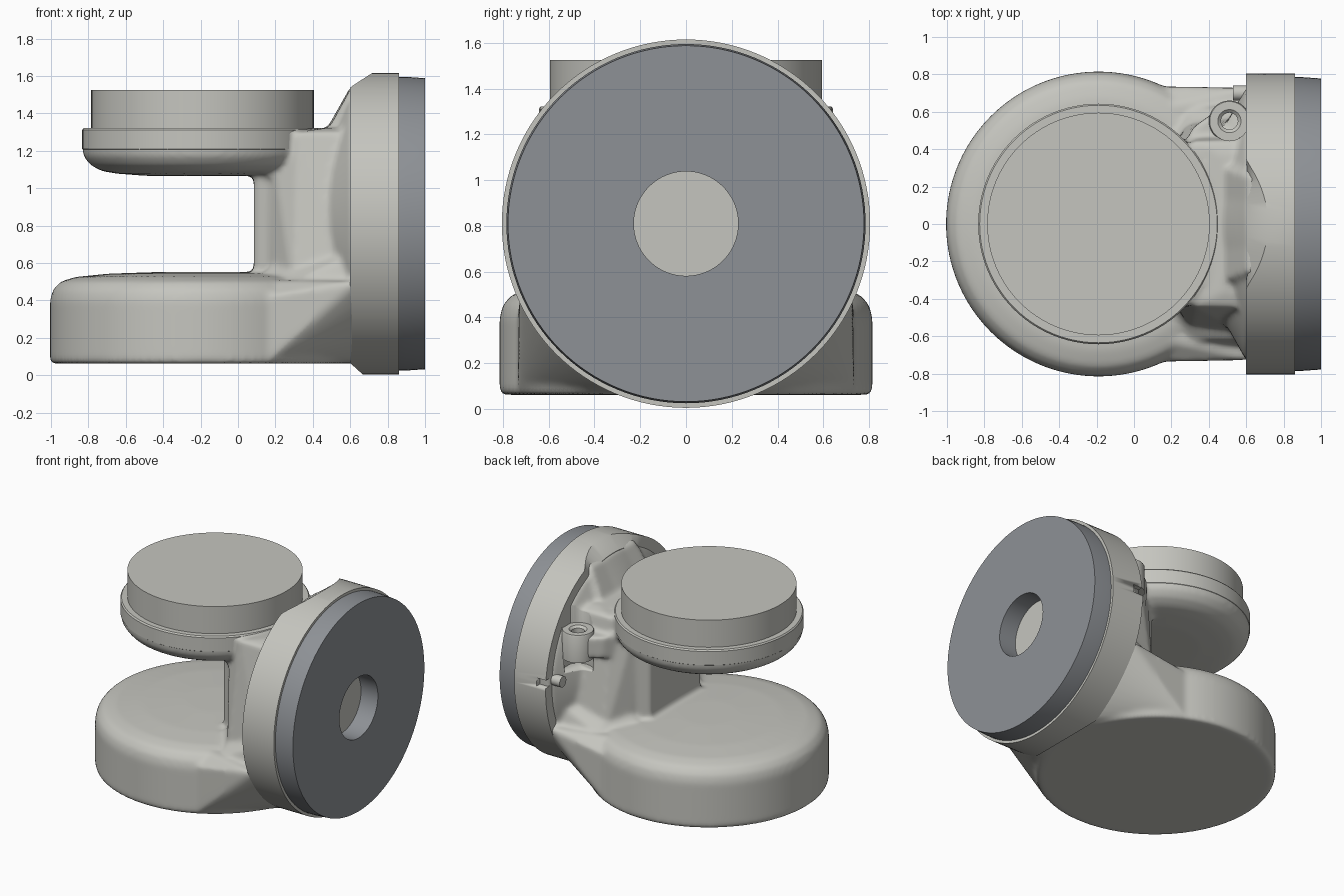
import bpy, bmesh, math
from mathutils import Vector, Matrix

if "Cube" in bpy.data.objects:
    bpy.data.objects.remove(bpy.data.objects["Cube"])


def material(name, rgb):
    m = bpy.data.materials.new(name)
    m.diffuse_color = (*rgb, 1)
    m.use_nodes = True
    m.node_tree.nodes["Principled BSDF"].inputs["Base Color"].default_value = m.diffuse_color
    return m


LIGHT = material("light grey", (0.56, 0.56, 0.52))
DARK = material("slate grey", (0.27, 0.285, 0.305))


def finish(name, bm, mat, angle=35):
    bmesh.ops.recalc_face_normals(bm, faces=bm.faces)
    me = bpy.data.meshes.new(name)
    bm.to_mesh(me)
    bm.free()
    ob = bpy.data.objects.new(name, me)
    bpy.context.collection.objects.link(ob)
    me.materials.append(mat)
    bpy.ops.object.select_all(action='DESELECT')
    ob.select_set(True)
    bpy.context.view_layer.objects.active = ob
    bpy.ops.object.shade_smooth_by_angle(angle=math.radians(angle))
    return ob


def lathe(bm, profile, centre, axis='z', n=96, closed=False):
    """Turn (radius, height) points around an axis through centre."""
    rings = []
    for r, h in profile:
        ring = []
        for i in range(n):
            a = 2 * math.pi * i / n
            u, v = r * math.cos(a), r * math.sin(a)
            p = Vector((u, v, h)) if axis == 'z' else Vector((h, u, v))
            ring.append(bm.verts.new(p + Vector(centre)))
        rings.append(ring)
    pairs = list(zip(rings, rings[1:]))
    if closed:
        pairs.append((rings[-1], rings[0]))
    faces = []
    for a, b in pairs:
        for i in range(n):
            j = (i + 1) % n
            faces.append(bm.faces.new((a[i], a[j], b[j], b[i])))
    if not closed:
        faces += [bm.faces.new(rings[0]), bm.faces.new(rings[-1])]
    bmesh.ops.recalc_face_normals(bm, faces=faces)
    return rings


def hull(bm, points):
    tmp = bmesh.new()
    for p in points:
        tmp.verts.new(p)
    out = bmesh.ops.convex_hull(tmp, input=tmp.verts)
    junk = [v for v in tmp.verts if not v.link_faces]
    bmesh.ops.delete(tmp, geom=junk, context='VERTS')
    bmesh.ops.recalc_face_normals(tmp, faces=tmp.faces)
    me = bpy.data.meshes.new("hull_tmp")
    tmp.to_mesh(me)
    tmp.free()
    bm.from_mesh(me)
    bpy.data.meshes.remove(me)


def mirrored(points):
    return [(x, s * y, z) for x, y, z in points for s in (1, -1)]


C = (-0.19, 0, 0)   # axis of the two round housings
F = (0, 0, 0.81)    # axis of the flange

# --- cast body: overlapping solids fused into one smooth casting
bm = bmesh.new()
# lower round housing
lathe(bm, [(0.80, 0.062), (0.815, 0.075), (0.815, 0.40), (0.80, 0.455), (0.76, 0.50),
           (0.68, 0.525), (0.50, 0.543), (0.2, 0.553)], C)
# transition from lower housing to the flange circle
arc = [(0.64, 0.79 * math.cos(math.radians(t)), 0.81 + 0.79 * math.sin(math.radians(t)))
       for t in range(-68, -22, 5)]
hull(bm, mirrored(arc + [(0.15, 0.735, 0.07), (0.15, 0.735, 0.42), (0.15, 0.62, 0.51),
                         (0.64, 0.60, 0.5), (0.64, 0.2, 0.065)]))
# column with a narrower raised front
hull(bm, mirrored([(0.18, 0.38, 0.4), (0.30, 0.56, 0.4), (0.45, 0.58, 0.4), (0.64, 0.62, 0.4),
                   (0.18, 0.36, 1.2), (0.32, 0.44, 1.3), (0.49, 0.36, 1.325), (0.64, 0.45, 1.3)]))
hull(bm, mirrored([(0.085, 0.30, 0.4), (0.085, 0.30, 1.2), (0.2, 0.37, 0.4), (0.2, 0.37, 1.2)]))
# fillet at the foot and head of the column
hull(bm, mirrored([(0.10, 0.38, 0.52), (0.28, 0.40, 0.66), (0.3, 0.62, 0.5), (0.6, 0.66, 0.5),
                   (0.6, 0.62, 0.64)]))
hull(bm, mirrored([(0.10, 0.38, 1.1), (0.28, 0.36, 0.98), (0.4, 0.4, 1.2), (0.1, 0.4, 1.2)]))
# conical back of the flange, with the sloped rib above the column
lathe(bm, [(0.50, 0.47), (0.73, 0.6), (0.75, 0.66)], F, 'x')
hull(bm, mirrored([(0.485, 0.30, 1.32), (0.60, 0.26, 1.53), (0.67, 0.26, 1.55), (0.67, 0.4, 1.3),
                   (0.5, 0.35, 1.2)]))
# upper round housing
lathe(bm, [(0.3, 1.066), (0.46, 1.078), (0.54, 1.092), (0.60, 1.125), (0.635, 1.17),
           (0.642, 1.21), (0.642, 1.318)], C)
# web carrying the cable eye
hull(bm, [(x, y, z) for z in (1.02, 1.18) for x, y in
          ((0.25, 0.40), (0.32, 0.52), (0.46, 0.62), (0.58, 0.58), (0.62, 0.45), (0.45, 0.35))])
body = finish("cast_body", bm, LIGHT)
mod = body.modifiers.new("fuse", 'REMESH')
mod.mode = 'VOXEL'
mod.voxel_size = 0.017
mod.use_smooth_shade = True
mod = body.modifiers.new("soften", 'SMOOTH')
mod.factor = 0.5
mod.iterations = 7
# bore through the web under the cable eye
bm = bmesh.new()
lathe(bm, [(0.105, 0.9), (0.105, 1.5)], (0.51, 0.55, 0), n=32)
cutter = finish("eye_cutter", bm, LIGHT)
cutter.hide_render = True
cutter.hide_viewport = True
mod = body.modifiers.new("eye_bore", 'BOOLEAN')
mod.operation = 'DIFFERENCE'
mod.object = cutter

# --- cable eye
bm = bmesh.new()
lathe(bm, [(0.11, 1.0), (0.11, 1.195), (0.105, 1.205), (0.062, 1.205), (0.045, 1.19),
           (0.045, 1.0)], (0.51, 0.55, 0), n=40, closed=True)
finish("cable_eye", bm, LIGHT)

# --- rim and cap on the upper housing
bm = bmesh.new()
lathe(bm, [(0.63, 1.2), (0.643, 1.21), (0.643, 1.312), (0.635, 1.322), (0.61, 1.322)], C)
finish("upper_rim", bm, LIGHT)
bm = bmesh.new()
lathe(bm, [(0.595, 1.30), (0.595, 1.525)], C)
finish("upper_cap", bm, LIGHT)

# --- flange drum: back edge is trimmed by slopes at top and bottom
bm = bmesh.new()
rings = lathe(bm, [(0.70, 0.605), (0.73, 0.603), (0.805, 0.6), (0.805, 0.86)], F, 'x', n=128)
for v in rings[2]:
    z = v.co.z
    v.co.x = 0.6 + max(0, (z - 1.54) * 1.55, (0.065 - z) * 1.1)
drum = finish("flange_drum", bm, LIGHT)

# --- dark flange plate with a central bore
bm = bmesh.new()
lathe(bm, [(0.228, 0.855), (0.785, 0.855), (0.785, 0.90), (0.778, 1.0), (0.228, 1.0)],
      F, 'x', n=128, closed=True)
finish("flange_plate", bm, DARK)

# --- small locating pin on the back of the flange, set in a notch
bm = bmesh.new()
lathe(bm, [(0.04, 0.53), (0.04, 0.66)], (0, 0.70, 0.86), 'x', n=24)
finish("locating_pin", bm, LIGHT)
bm = bmesh.new()
bmesh.ops.create_cube(bm, size=1, matrix=Matrix.Translation((0.62, 0.80, 0.86))
                      @ Matrix.Diagonal((0.11, 0.07, 0.06, 1)))
notch = finish("notch_cutter", bm, LIGHT)
notch.hide_render = True
notch.hide_viewport = True
mod = drum.modifiers.new("notch", 'BOOLEAN')
mod.operation = 'DIFFERENCE'
mod.object = notch
